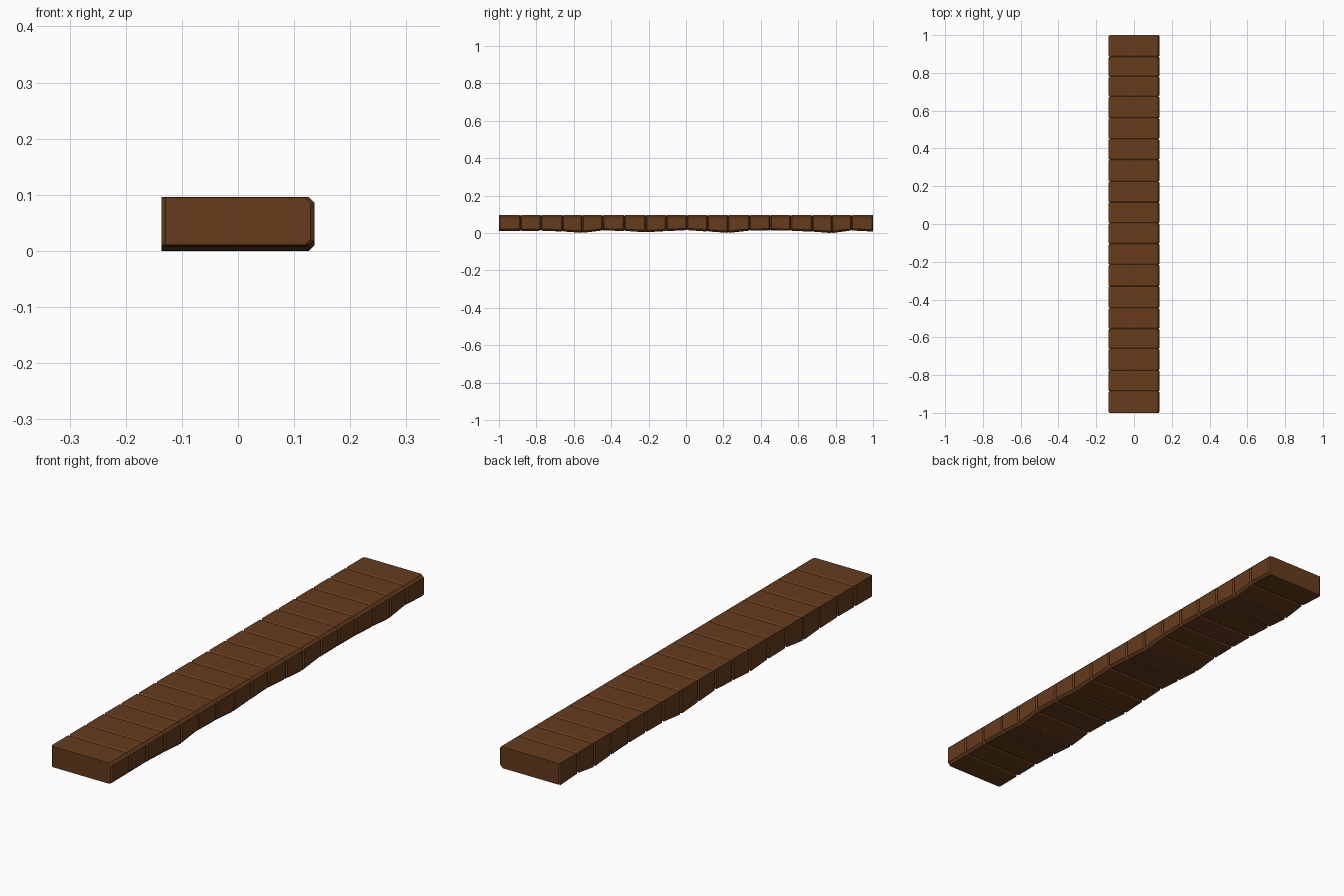
import bpy, bmesh

if "Cube" in bpy.data.objects:
    bpy.data.objects.remove(bpy.data.objects["Cube"])

mat = bpy.data.materials.new("brown_wood")
mat.diffuse_color = (0.13, 0.045, 0.012, 1)
mat.use_nodes = True
mat.node_tree.nodes["Principled BSDF"].inputs["Base Color"].default_value = mat.diffuse_color

# joint positions along the row, and underside height at each joint
joints = [-1, -.885, -.775, -.66, -.555, -.445, -.33, -.215, -.105, .005,
          .115, .225, .34, .45, .56, .675, .78, .885, 1]
under = [.010, .011, .012, .008, .001, .013, .011, .004, .010, .015,
         .008, .001, .012, .013, .012, .007, .000, .013, .008]
TOP, HALF, CH = .096, .136, .010


def section(bm, y, z0, side, drop):
    """Square on the left, chamfered on the right."""
    l, r, t, b = -HALF + side, HALF - side, TOP - drop, z0 + drop
    pts = [(l, b), (r - CH, b), (r, b + CH), (r, t - CH), (r - CH, t), (l, t)]
    return [bm.verts.new((x, y, z)) for x, z in pts]


def block(name, y0, y1, z0, z1, end0, end1):
    """One block with bevelled ends that form grooves at the joints."""
    bm = bmesh.new()
    e = .006
    d0, d1 = (.001 if end0 else .004), (.001 if end1 else .004)
    rings = [section(bm, y0, z0, .007, d0),
             section(bm, y0 + e, z0, 0, 0),
             section(bm, y1 - e, z1, 0, 0),
             section(bm, y1, z1, .007, d1)]
    for a, b in zip(rings, rings[1:]):
        for i in range(6):
            j = (i + 1) % 6
            bm.faces.new((a[i], a[j], b[j], b[i]))
    bm.faces.new(rings[0])
    bm.faces.new(rings[-1][::-1])
    bmesh.ops.recalc_face_normals(bm, faces=bm.faces)
    me = bpy.data.meshes.new(name)
    bm.to_mesh(me)
    bm.free()
    me.materials.append(mat)
    bpy.context.collection.objects.link(bpy.data.objects.new(name, me))


# row of blocks
n = len(joints) - 1
for k in range(n):
    block(f"block_{k + 1}", joints[k], joints[k + 1], under[k], under[k + 1],
          k == 0, k == n - 1)
